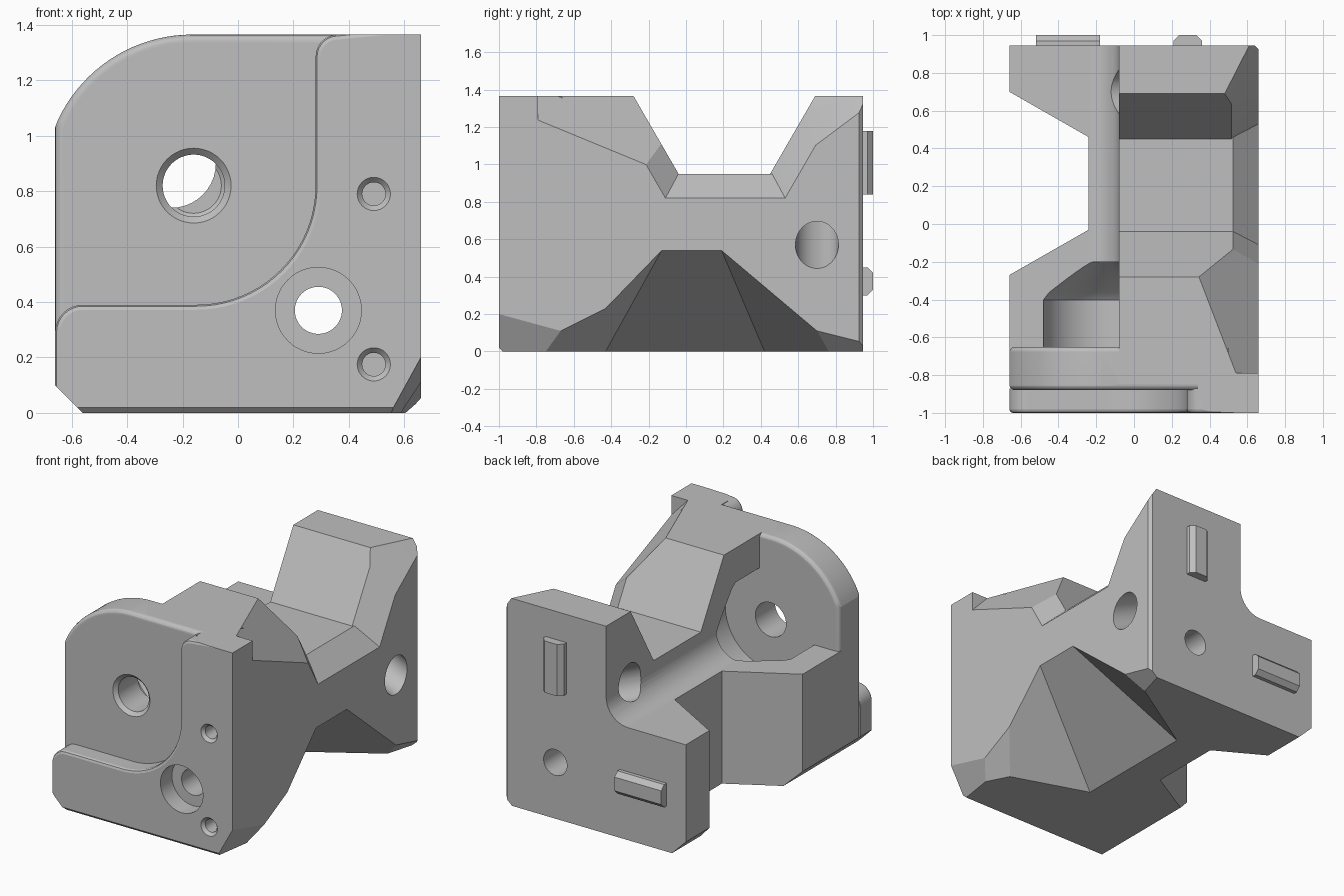
import bpy, bmesh, math
from mathutils import Vector

if "Cube" in bpy.data.objects:
    bpy.data.objects.remove(bpy.data.objects["Cube"], do_unlink=True)

grey = bpy.data.materials.new("plain_grey")
grey.use_nodes = True
grey.diffuse_color = (0.52, 0.52, 0.52, 1)
grey.node_tree.nodes["Principled BSDF"].inputs["Base Color"].default_value = (0.52, 0.52, 0.52, 1)

TOP, HALF, BACK = 1.365, 0.66, 0.945


def make(name, bm):
    bmesh.ops.recalc_face_normals(bm, faces=bm.faces)
    mesh = bpy.data.meshes.new(name)
    bm.to_mesh(mesh)
    bm.free()
    mesh.materials.append(grey)
    ob = bpy.data.objects.new(name, mesh)
    bpy.context.collection.objects.link(ob)
    return ob


def prism(pts, axis, a, b):
    """Extrude a 2D outline along an axis from a to b."""
    place = {"x": lambda u, v, t: (t, u, v),
             "y": lambda u, v, t: (u, t, v),
             "z": lambda u, v, t: (u, v, t)}[axis]
    bm = bmesh.new()
    ends = [[bm.verts.new(place(u, v, t)) for u, v in pts] for t in (a, b)]
    for ring in ends:
        bm.faces.new(ring)
    for i in range(len(pts)):
        j = (i + 1) % len(pts)
        bm.faces.new((ends[0][i], ends[0][j], ends[1][j], ends[1][i]))
    bmesh.ops.recalc_face_normals(bm, faces=bm.faces)
    return bm


def block(x, y, z):
    return prism([(x[0], y[0]), (x[1], y[0]), (x[1], y[1]), (x[0], y[1])], "z", *z)


def trim(bm, keep, *planes):
    """Slice by planes given as three points, keeping the side of a point."""
    for a, b, c in planes:
        a, b, c = Vector(a), Vector(b), Vector(c)
        n = (b - a).cross(c - a).normalized()
        if n.dot(Vector(keep) - a) > 0:
            n = -n
        bmesh.ops.bisect_plane(bm, geom=bm.verts[:] + bm.edges[:] + bm.faces[:],
                               plane_co=a, plane_no=n, clear_outer=True)
        bmesh.ops.holes_fill(bm, edges=[e for e in bm.edges if e.is_boundary])
    return bm


def arc(cx, cz, r, a0, a1, n):
    angles = [math.radians(a0 + (a1 - a0) * i / n) for i in range(n + 1)]
    return [(cx + r * math.cos(t), cz + r * math.sin(t)) for t in angles]


def turned(start, direction, profile, n=48):
    """Solid of revolution: (radius, distance) pairs along a direction."""
    q = Vector(direction).to_track_quat("Z", "Y")
    bm = bmesh.new()
    rings = []
    for r, d in profile:
        rings.append([bm.verts.new(Vector(start) + q @ Vector((u, v, d)))
                      for u, v in arc(0, 0, r, 0, 360 * (n - 1) / n, n - 1)])
    for lo, hi in zip(rings, rings[1:]):
        for i in range(n):
            bm.faces.new((lo[i], lo[(i + 1) % n], hi[(i + 1) % n], hi[i]))
    bm.faces.new(rings[0])
    bm.faces.new(rings[-1])
    return bm


def combine(body, bm, operation):
    tool = make("tool", bm)
    tool.hide_render = True
    bpy.context.view_layer.objects.active = body
    mod = body.modifiers.new("combine", "BOOLEAN")
    mod.operation, mod.solver, mod.object = operation, "EXACT", tool
    bpy.ops.object.modifier_apply(modifier=mod.name)
    bpy.data.objects.remove(tool, do_unlink=True)


def soften(bm, offset, segments, rule):
    edges = [e for e in bm.edges if rule(*(v.co for v in e.verts))]
    bmesh.ops.bevel(bm, geom=edges, offset=offset, segments=segments,
                    profile=0.5, affect="EDGES")
    return bm


# Central angle section with a filleted inner corner
section = [(-0.24, 0), (HALF, 0), (HALF, 0.82), (0.525, 0.95), (-0.08, 0.95)]
section += arc(-0.24, 0.9, 0.16, 0, -90, 10)
body = make("bracket_body", prism(section, "y", -0.85, BACK))
parts = []

# Upright wings, sloped towards the notch and chamfered on the outer side
front_wing = prism([(-0.85, 0), (-0.85, TOP), (-0.28, TOP), (-0.04, 0.95), (0.51, 0)],
                   "x", -0.08, HALF)
parts.append(trim(front_wing, (0, -0.5, 0.5),
                  ((0.34, -0.27, TOP), (0.54, -0.79, TOP), (0.66, -0.75, 1.22)),
                  ((0.525, -0.13, 1.106), (0.525, -0.04, 0.95), (0.66, -0.11, 0.82))))
back_wing = prism([(BACK, 0), (BACK, TOP), (0.69, TOP), (0.45, 0.95), (-0.1, 0)],
                  "x", -0.08, HALF)
parts.append(trim(back_wing, (0, 0.8, 0.5),
                  ((0.48, 0.69, TOP), (0.61, BACK, TOP), (0.66, 0.69, 1.1)),
                  ((0.525, 0.46, 0.95), (0.525, 0.62, 1.227), (0.66, 0.53, 0.82))))

# Sideways wings
parts.append(prism([(-HALF, -0.7), (-HALF, -0.27), (-0.24, -0.03), (0, -0.03), (0, -0.7)],
                   "z", 0, 0.74))
parts.append(prism([(-HALF, BACK), (-HALF, 0.7), (-0.24, 0.46), (0, 0.46), (0, BACK)],
                   "z", 0, 0.74))

# Front plate with one rounded corner and soft rims
outline = [(0.5, 0), (-HALF, 0), (-HALF, 1.03)]
outline += arc(-0.165, 0.83, 0.535, 158, 90, 20)[1:] + [(0.5, TOP)]
parts.append(soften(prism(outline, "y", -0.88, -0.65), 0.03, 4,
                    lambda a, b: abs(a.y - b.y) < 0.01 and max(a.z, b.z) > 0.01
                    and min(a.x, b.x) < 0.49))
parts.append(block((0.34, HALF), (-0.92, -0.79), (0, TOP)))

# Raised angle-shaped lip on the front
lip = [(HALF, 0), (HALF, TOP)] + arc(0.36, 1.285, 0.08, 90, 180, 8)
lip += arc(-0.15, 0.82, 0.43, 0, -90, 20) + arc(-0.56, 0.29, 0.1, 90, 180, 8)
lip += [(-HALF, 0)]
parts.append(soften(prism(lip, "y", -1, -0.87), 0.018, 2,
                    lambda a, b: max(a.y, b.y) < -0.99 and max(a.z, b.z) > 0.01
                    and min(a.x, b.x) < 0.359))
for part in parts:
    combine(body, part, "UNION")


def corner_block(y0, y1):
    return block((-0.3, 0.9), (y0, y1), (-0.2, 0.8))


cuts = []
# Faceted hollow in the outer lower corner
cuts.append(trim(corner_block(-1.2, 1.2), (0.7, 0, 0),
                 ((0.66, 0, 0.54), (0, -0.43, 0), (0, 0.42, 0)),
                 ((0.66, -0.13, 0.54), (0.66, -0.43, 0.23), (0, -0.43, 0)),
                 ((0.66, 0.19, 0.54), (0.66, 0.7, 0.11), (0, 0.42, 0))))
cuts.append(trim(corner_block(-1.2, 0), (0.8, -0.7, -0.1),
                 ((0.66, -1, 0.2), (0.55, -1, 0), (0.66, -0.67, 0.11))))
cuts.append(trim(corner_block(-1.2, 0), (0.8, -0.4, -0.1),
                 ((0.66, -0.67, 0.11), (0.66, -0.43, 0.23), (0.5, -0.58, 0))))
cuts.append(trim(corner_block(0.3, 1.2), (0.8, 0.8, -0.1),
                 ((0.66, 0.7, 0.11), (0.66, 0.86, 0.07), (0.58, 0.86, 0))))

# Edge chamfers: lower side, lower front and rear outer edge
cuts.append(prism([(-0.7, -0.05), (-0.7, 0.14), (-0.51, -0.05)], "y", -1.1, 1.1))
cuts.append(prism([(-1.05, -0.05), (-1.05, 0.07), (-0.93, -0.05)], "x", -0.8, 0.8))
cuts.append(prism([(0.7, 0.885), (0.7, 0.985), (0.6, 0.985)], "z", -0.1, 1.5))

# Large plate hole and the round recess behind it
cuts.append(turned((-0.16, -0.91, 0.82), (0, 1, 0),
                   [(0.165, 0), (0.135, 0.03), (0.112, 0.053), (0.112, 0.4)]))
cuts.append(turned((-0.16, -0.652, 0.82), (0, 1, 0),
                   [(0.33, 0), (0.33, 0.25), (0.3, 0.29), (0.14, 0.42), (0.1, 0.452)]))

# Counterbored bolt hole running the full length
cuts.append(turned((0.29, -1.1, 0.37), (0, 1, 0),
                   [(0.155, 0), (0.155, 0.22), (0.085, 0.22), (0.085, 2.2)]))

# Small blind holes with countersunk rims
for z in (0.79, 0.175):
    cuts.append(turned((0.49, -1.02, z), (0, 1, 0),
                       [(0.08, 0), (0.06, 0.02), (0.042, 0.04), (0.042, 0.2)], 32))

# Slanted side hole through to the inner corner
slant = Vector((-0.76, 0, 0.34)).normalized()
cuts.append(turned(Vector((0.66, 0.7, 0.57)) - slant * 0.1, slant,
                   [(0.115, 0), (0.115, 1.05)]))
for cut in cuts:
    combine(body, cut, "DIFFERENCE")

# Locating keys on the back
key = [(0, 0.935), (0, 0.97), (0.03, 1), (0.12, 1), (0.15, 0.97), (0.15, 0.935)]
make("upright_key", prism([(0.21 + u, y) for u, y in key], "z", 0.84, 1.18))
make("level_key", prism([(y, 0.3 + u) for u, y in key], "x", -0.52, -0.18))

# Smooth curves, crisp facets
for o in bpy.context.selected_objects:
    o.select_set(False)
body.select_set(True)
bpy.context.view_layer.objects.active = body
bpy.ops.object.shade_smooth_by_angle(angle=math.radians(20))
weighted = body.modifiers.new("even_normals", "WEIGHTED_NORMAL")
weighted.keep_sharp = True
